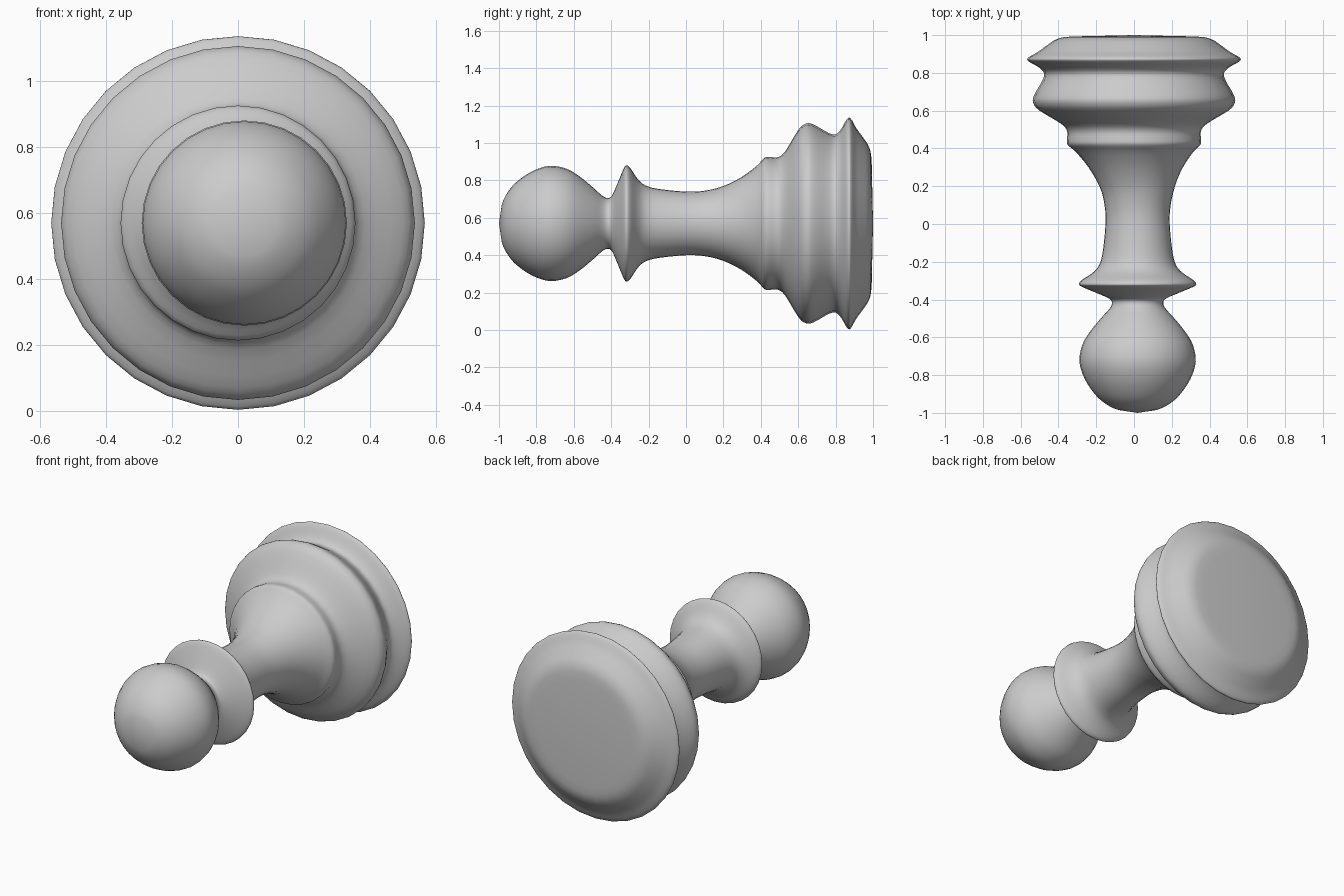
import bpy, bmesh, math

if "Cube" in bpy.data.objects:
    bpy.data.objects.remove(bpy.data.objects["Cube"])

SIDES = 32
AXIS_Z = 0.57

# Turned profile along y: (y, radius), from round head to base
PROFILE = [
    (-1.0, 0.0), (-0.985, 0.1), (-0.95, 0.172), (-0.9, 0.227), (-0.82, 0.28),
    (-0.73, 0.308), (-0.64, 0.293), (-0.57, 0.252), (-0.5, 0.195), (-0.45, 0.15),
    (-0.42, 0.136), (-0.395, 0.15), (-0.36, 0.23), (-0.33, 0.3), (-0.315, 0.31),
    (-0.295, 0.293), (-0.26, 0.24), (-0.22, 0.205), (-0.15, 0.185), (0.0, 0.17),
    (0.1, 0.175), (0.2, 0.2), (0.3, 0.25), (0.38, 0.31), (0.42, 0.352),
    (0.45, 0.355), (0.49, 0.354), (0.53, 0.385), (0.6, 0.5), (0.64, 0.533),
    (0.68, 0.53), (0.76, 0.485), (0.8, 0.477), (0.83, 0.505), (0.86, 0.557),
    (0.88, 0.562), (0.91, 0.51), (0.95, 0.455), (0.98, 0.405), (0.993, 0.32), (1.0, 0.0),
]


def offset(y):
    # The head and stem sit slightly to +x of the base
    return 0.019 * max(0.0, min(1.0, (0.42 - y) / 0.25))


def smooth_profile(pts, steps=3):
    out = []
    for i in range(len(pts) - 1):
        a, b = pts[max(i - 1, 0)], pts[i]
        c, d = pts[i + 1], pts[min(i + 2, len(pts) - 1)]
        # Keep the first and last spans straight where they meet the axis
        n = steps if 0 < i < len(pts) - 2 else 1
        for k in range(n):
            t = k / n
            out.append(tuple(
                0.5 * (2 * q + (r - p) * t + (2 * p - 5 * q + 4 * r - s) * t * t
                       + (3 * q - p - 3 * r + s) * t ** 3)
                for p, q, r, s in zip(a, b, c, d)))
    return out + [pts[-1]]


# Turned body
bm = bmesh.new()
profile = smooth_profile(PROFILE)
tip = bm.verts.new((offset(-1), -1.0, AXIS_Z))
end = bm.verts.new((0, 1.0, AXIS_Z))
rings = []
for y, r in profile[1:-1]:
    rings.append([bm.verts.new((offset(y) + r * math.sin(2 * math.pi * i / SIDES), y,
                                AXIS_Z + r * math.cos(2 * math.pi * i / SIDES)))
                  for i in range(SIDES)])
for i in range(SIDES):
    j = (i + 1) % SIDES
    bm.faces.new((tip, rings[0][i], rings[0][j]))
    bm.faces.new((end, rings[-1][j], rings[-1][i]))
    for a, b in zip(rings, rings[1:]):
        bm.faces.new((a[i], b[i], b[j], a[j]))
bmesh.ops.recalc_face_normals(bm, faces=bm.faces)
for f in bm.faces:
    f.smooth = True

mesh = bpy.data.meshes.new("pawn")
bm.to_mesh(mesh)
bm.free()
pawn = bpy.data.objects.new("pawn", mesh)
bpy.context.collection.objects.link(pawn)
